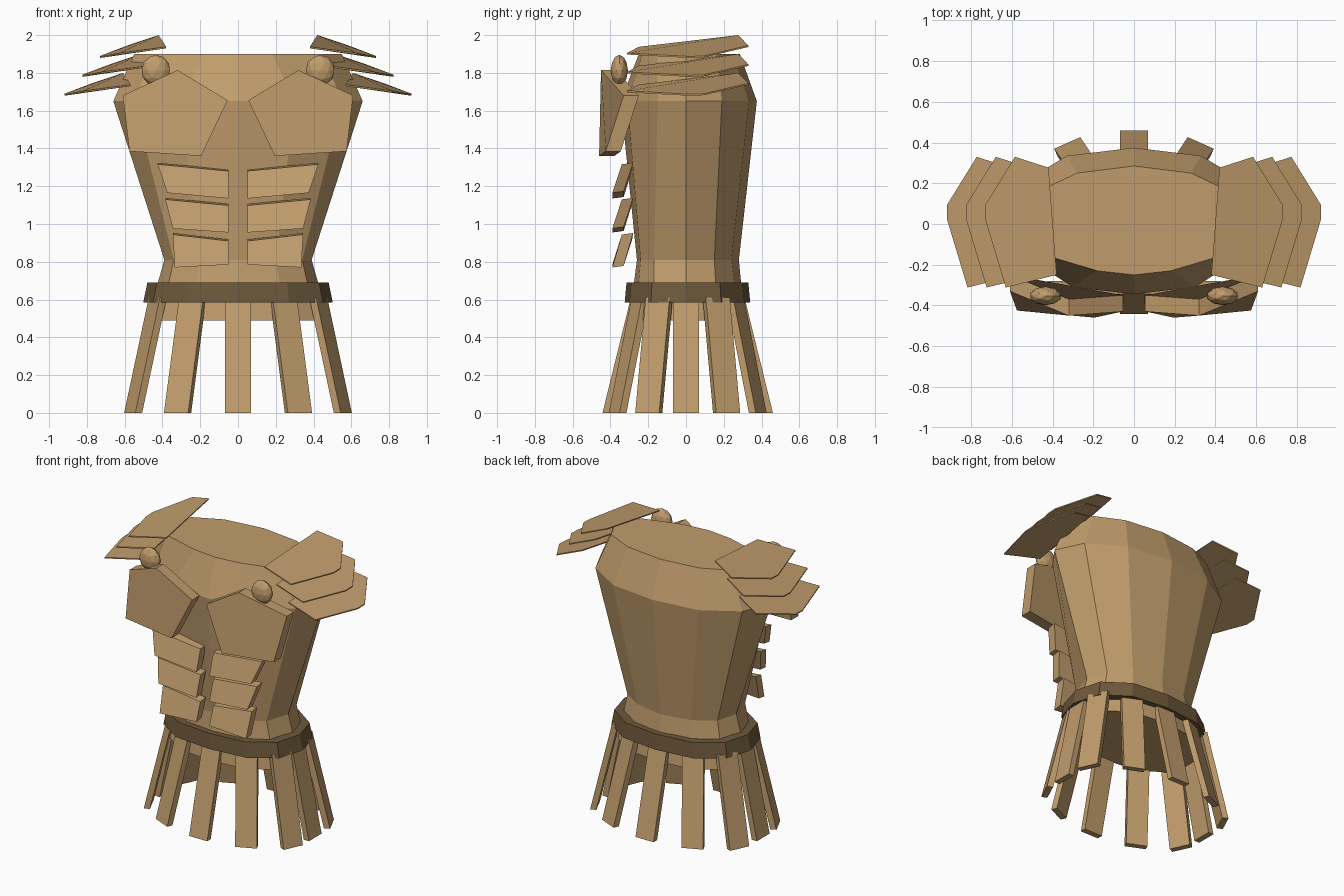
import bpy, bmesh
from math import radians, sin, cos
from mathutils import Vector

cube = bpy.data.objects.get("Cube")
if cube:
    bpy.data.objects.remove(cube, do_unlink=True)


def make_material(name, color):
    m = bpy.data.materials.new(name)
    m.use_nodes = True
    m.diffuse_color = color
    bsdf = m.node_tree.nodes["Principled BSDF"]
    bsdf.inputs["Base Color"].default_value = color
    bsdf.inputs["Roughness"].default_value = 0.8
    return m


TAN = make_material("tan leather", (0.53, 0.335, 0.15, 1))
BROWN = make_material("dark brown leather", (0.155, 0.098, 0.043, 1))


def finish(bm, name, mat):
    bmesh.ops.recalc_face_normals(bm, faces=bm.faces)
    me = bpy.data.meshes.new(name)
    bm.to_mesh(me)
    bm.free()
    me.materials.append(mat)
    ob = bpy.data.objects.new(name, me)
    bpy.context.collection.objects.link(ob)
    return ob


def loft(name, rings, mat):
    """Closed solid skinned through rings with equal point counts."""
    bm = bmesh.new()
    loops = [[bm.verts.new(p) for p in r] for r in rings]
    n = len(loops[0])
    for a, b in zip(loops, loops[1:]):
        for i in range(n):
            j = (i + 1) % n
            bm.faces.new((a[i], a[j], b[j], b[i]))
    bm.faces.new(loops[0][::-1])
    bm.faces.new(loops[-1])
    return finish(bm, name, mat)


def mirrored(half, z):
    """Full ring from a front-to-back half outline on the left side."""
    other = [(-x, y) for x, y in half[-2:0:-1]]
    return [(x, y, z) for x, y in half + other]


def flip(points):
    return [(-x, y, z) for x, y, z in points]


def both_sides(name, rings, mat):
    loft("left_" + name, rings, mat)
    loft("right_" + name, [flip(r) for r in rings], mat)


# Torso shell: flared hem, waist, chest and sloped shoulders
hem = [(0, -.30), (.25, -.27), (.41, -.17), (.48, 0), (.41, .17), (.25, .28), (0, .31)]
waist = [(0, -.26), (.2, -.24), (.34, -.17), (.39, 0), (.35, .15), (.21, .24), (0, .28)]
chest = [(0, -.345), (.3, -.31), (.55, -.15), (.66, 0), (.57, .19), (.33, .335), (0, .375)]
collar = [(0, -.25), (.18, -.23), (.45, -.15), (.55, 0), (.47, .16), (.28, .25), (0, .285)]
loft("torso", [mirrored(hem, .49), mirrored(waist, .81),
               mirrored(chest, 1.65), mirrored(collar, 1.9)], TAN)

# Belt
belt = [(0, -.315), (.26, -.29), (.43, -.18), (.48, 0), (.43, .18), (.26, .3), (0, .33)]
loft("belt", [mirrored([(x * 1.045, y * 1.03) for x, y in belt], .585),
              mirrored(belt, .69)], BROWN)


# Hanging skirt straps: (top centre, bottom centre, outward angle from back)
def strap(name, top, bottom, angle):
    a = radians(angle)
    out, side = Vector((sin(a), cos(a), 0)), Vector((cos(a), -sin(a), 0))
    rings = []
    for (x, y), z in ((bottom, 0), (top, .61)):
        c = Vector((x, y, z))
        rings.append([c + out * .02 * u + side * .07 * v
                      for u, v in ((1, 1), (1, -1), (-1, -1), (-1, 1))])
    loft(name, rings, TAN)


STRAPS = [((0, .29), (0, .44), 0), ((.24, .26), (.32, .38), 24),
          ((.425, .16), (.555, .215), 65), ((.45, 0), (.58, 0), 90)]
for i, (t, b, ang) in enumerate(STRAPS):
    for sx in (1, -1):
        for sy in (1, -1):
            if (t[0] == 0 and sx < 0) or (t[1] == 0 and sy < 0):
                continue
            shift = 0 if sy > 0 else .018
            a = ang * sx if sy > 0 else 180 - ang * sx
            label = ("left" if sx > 0 else "right") + ("_back" if sy > 0 else "_front")
            strap(f"skirt_strap_{label}_{i}", (t[0] * sx, t[1] * sy + shift),
                  (b[0] * sx, b[1] * sy + shift), a)

# Chest plates
plate = [(.32, -.45, 1.815), (.055, -.43, 1.655), (.195, -.46, 1.36),
         (.575, -.425, 1.385), (.61, -.33, 1.68)]
both_sides("chest_plate", [plate, [(x, y + .08, z) for x, y, z in plate]], TAN)

# Abdomen plates: (outer x, z) and inner z for the top and bottom edges
ABS = [((.425, 1.316), (.375, 1.165), 1.28, 1.135),
       ((.385, 1.13), (.345, .976), 1.098, .955),
       ((.345, .944), (.335, .77), .91, .785)]
for i, ((xt, zt), (xb, zb), it, ib) in enumerate(ABS):
    face = [(.05, -.345, it), (xt, -.34, zt), (xb, -.39, zb), (.05, -.39, ib)]
    both_sides(f"abdomen_plate_{i + 1}",
               [face, [(x, y + .06, z + .008) for x, y, z in face]], TAN)

# Layered shoulder plates
pad = [(.42, .277, 2.0), (.585, .33, 1.945), (.73, .095, 1.89),
       (.73, .02, 1.887), (.63, -.312, 1.905), (.38, -.25, 1.938)]
for i in range(3):
    top = [(x + .094 * i, y, z - .1 * i) for x, y, z in pad]
    both_sides(f"shoulder_plate_{i + 1}",
               [top, [(x, y, z - .008) for x, y, z in top]], TAN)

# Shoulder studs
for name, s in (("left_stud", 1), ("right_stud", -1)):
    bm = bmesh.new()
    bmesh.ops.create_icosphere(bm, subdivisions=2, radius=1)
    stud = finish(bm, name, TAN)
    stud.location = (.435 * s, -.353, 1.813)
    stud.scale = (.078, .046, .083)
